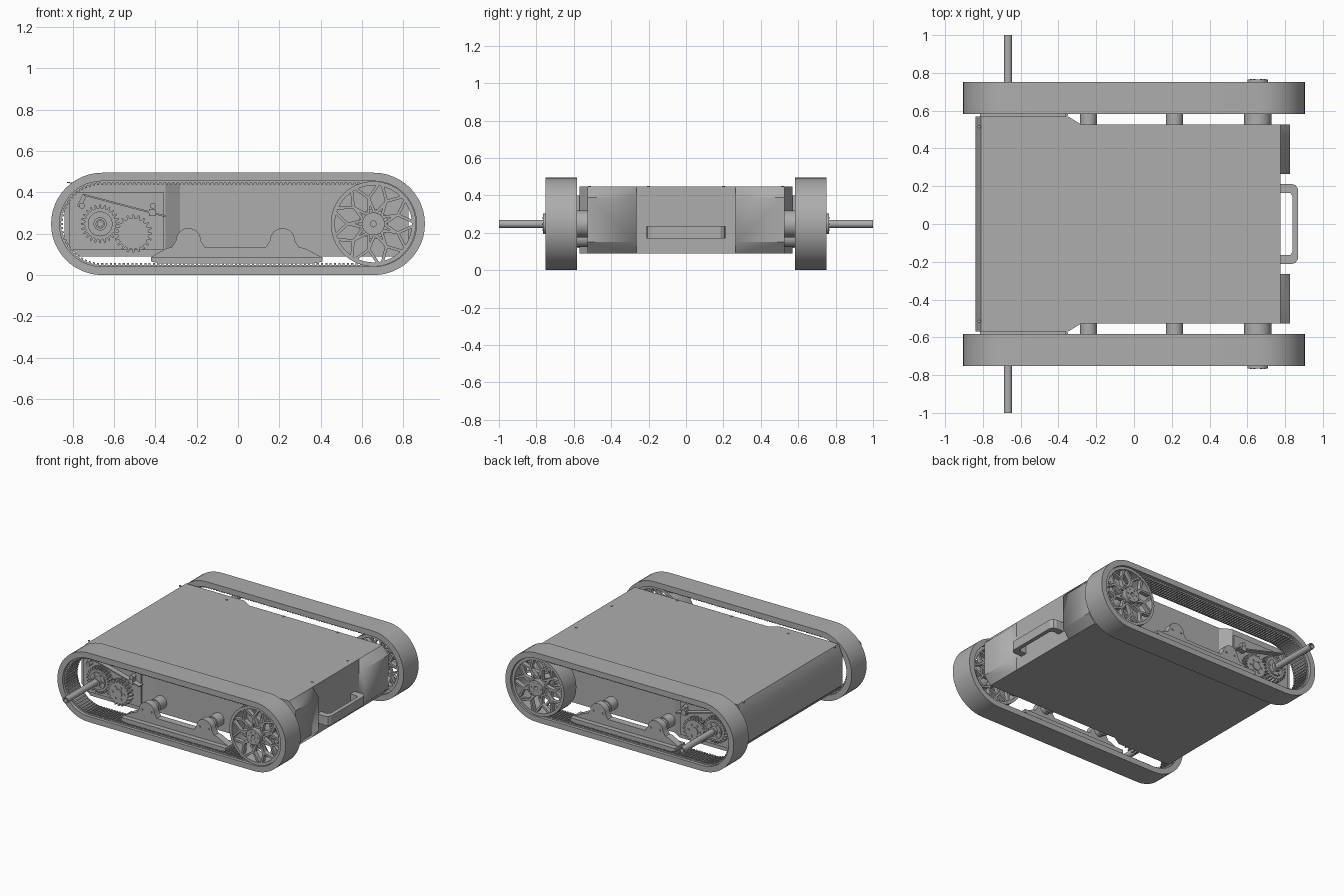
import bpy, bmesh
from math import sin, cos, pi, radians
from mathutils import Vector

if "Cube" in bpy.data.objects:
    bpy.data.objects.remove(bpy.data.objects["Cube"])

grey = bpy.data.materials.new("plain grey")
grey.use_nodes = True
GREY = (0.42, 0.42, 0.42, 1)
grey.diffuse_color = GREY
grey.node_tree.nodes["Principled BSDF"].inputs["Base Color"].default_value = GREY

AXLE_Z = 0.2475
WHEEL_X, SHAFT_X = 0.655, -0.667


def loop(bm, pts, y):
    return [bm.verts.new((x, y, z)) for x, z in pts]


def bridge(bm, a, b):
    n = len(a)
    for i in range(n):
        j = (i + 1) % n
        bm.faces.new((a[i], a[j], b[j], b[i]))


def prism(bm, pts, y0, y1):
    """Solid with an xz outline, running along y."""
    a, b = loop(bm, pts, y0), loop(bm, pts, y1)
    bridge(bm, a, b)
    bm.faces.new(a)
    bm.faces.new(b)


def ring(bm, outer, inner, y0, y1):
    """Hollow solid between two xz outlines of equal length."""
    loops = [loop(bm, p, y) for p, y in
             ((outer, y0), (outer, y1), (inner, y1), (inner, y0))]
    for i in range(4):
        bridge(bm, loops[i], loops[(i + 1) % 4])


def circle(x, z, r, n=32):
    return [(x + r * cos(2 * pi * i / n), z + r * sin(2 * pi * i / n)) for i in range(n)]


def stadium(r, n=24):
    pts = []
    for side in (1, -1):
        for i in range(n + 1):
            a = -pi / 2 * side + pi * i / n
            pts.append((side * 0.657 + r * cos(a), AXLE_Z + r * sin(a)))
    return pts


def gear_outline(x, z, r, depth, teeth):
    pts = []
    for i in range(teeth):
        for f, rr in ((-0.3, r - depth), (-0.15, r), (0.15, r), (0.3, r - depth)):
            a = 2 * pi * (i + f) / teeth
            pts.append((x + rr * cos(a), z + rr * sin(a)))
    return pts


def bar(p, q, w):
    """Outline of a straight strip from p to q."""
    p, q = Vector(p), Vector(q)
    d = (q - p).normalized() * w / 2
    s = Vector((-d.y, d.x))
    return [p + s, q + s, q - s, p - s]


def finish(name, bm, mirror=True):
    bmesh.ops.recalc_face_normals(bm, faces=bm.faces)
    me = bpy.data.meshes.new(name)
    bm.to_mesh(me)
    bm.free()
    me.materials.append(grey)
    ob = bpy.data.objects.new(name, me)
    bpy.context.collection.objects.link(ob)
    if mirror:
        m = ob.modifiers.new("other side", 'MIRROR')
        m.use_axis = (False, True, False)
    bpy.ops.object.select_all(action='DESELECT')
    ob.select_set(True)
    bpy.context.view_layer.objects.active = ob
    bpy.ops.object.shade_smooth_by_angle(angle=radians(25))
    return ob


def box(bm, x0, x1, y0, y1, z0, z1):
    prism(bm, [(x0, z0), (x1, z0), (x1, z1), (x0, z1)], y0, y1)


# Hull: chamfered ends, recess for the handle at the right end
side = [(-0.77, 0.09), (0.775, 0.09), (0.825, 0.15), (0.825, 0.39),
        (0.775, 0.447), (-0.81, 0.447), (-0.84, 0.38), (-0.84, 0.16)]
bm = bmesh.new()
prism(bm, side, -0.527, 0.527)
hull = finish("hull", bm, False)
bm = bmesh.new()
box(bm, 0.775, 1, -0.265, 0.265, 0, 0.6)
cutter = finish("recess_cutter", bm, False)
cutter.hide_render = True
cutter.hide_set(True)
cut = hull.modifiers.new("recess", 'BOOLEAN')
cut.operation = 'DIFFERENCE'
cut.object = cutter

# Wider drive housing, tapering back to the hull side
bm = bmesh.new()
wide = [(-0.77, 0.09), (-0.35, 0.09), (-0.35, 0.447),
        (-0.81, 0.447), (-0.84, 0.38), (-0.84, 0.16)]
prism(bm, wide, 0.52, 0.57)
a = [bm.verts.new(v) for v in ((-0.35, 0.52, 0.09), (-0.35, 0.57, 0.09), (-0.28, 0.527, 0.09), (-0.28, 0.52, 0.09))]
b = [bm.verts.new(v.co + Vector((0, 0, 0.357))) for v in a]
bridge(bm, a, b)
bm.faces.new(a)
bm.faces.new(b)
box(bm, -0.815, -0.36, 0.57, 0.583, 0.12, 0.4)
finish("drive_housing", bm)

# Screw heads on the lid
bm = bmesh.new()
for x, y in ((-0.82, 0.515), (-0.45, 0.515), (0, 0.515), (0.43, 0.515), (0.73, 0.2)):
    c = bmesh.ops.create_cone(bm, cap_ends=True, segments=12, radius1=0.008, radius2=0.008, depth=0.006)
    bmesh.ops.translate(bm, verts=c["verts"], vec=(x, y, 0.448))
finish("lid_screws", bm)

# Carry handle
bm = bmesh.new()
box(bm, 0.77, 0.835, 0.165, 0.212, 0.17, 0.235)
a = [(0.835, 0.212), (0.855, 0.205), (0.868, 0.185), (0.868, 0), (0.84, 0), (0.84, 0.15), (0.825, 0.165)]
lo = [bm.verts.new((x, y, 0.17)) for x, y in a]
hi = [bm.verts.new((x, y, 0.235)) for x, y in a]
bridge(bm, lo, hi)
bm.faces.new(lo)
bm.faces.new(hi)
finish("handle", bm)

# Track belt with inner teeth
bm = bmesh.new()
ring(bm, stadium(0.2475), stadium(0.207), 0.583, 0.752)
ring(bm, stadium(0.208), stadium(0.199), 0.605, 0.73)
finish("track_belt", bm)
bm = bmesh.new()
for i in range(64):
    x = -0.657 + 1.314 * i / 63
    for z in (0.049, 0.438):
        box(bm, x - 0.005, x + 0.005, 0.605, 0.73, z, z + 0.009)
for s in (-1, 1):
    for i in range(1, 30):
        a = -pi / 2 + pi * i / 30
        d = Vector((s * cos(a), sin(a)))
        c = Vector((s * 0.657, AXLE_Z))
        prism(bm, bar(c + d * 0.19, c + d * 0.2, 0.01), 0.605, 0.73)
finish("belt_teeth", bm)

# Spoked wheel: rim, crossing spokes, hub and axle
bm = bmesh.new()
rim = circle(WHEEL_X, AXLE_Z, 0.206, 64)
ring(bm, rim, circle(WHEEL_X, AXLE_Z, 0.186, 64), 0.6, 0.74)
finish("wheel_rim", bm)
bm = bmesh.new()


def polar(r, a):
    return (WHEEL_X + r * cos(a), AXLE_Z + r * sin(a))


for i in range(9):
    a = 2 * pi * i / 9
    for s in (-1, 1):
        mid = polar(0.125, a + s * 0.36)
        for y in (0.605, 0.705):
            prism(bm, bar(polar(0.05, a), mid, 0.014), y, y + 0.03)
            prism(bm, bar(mid, polar(0.19, a + s * 0.36 - s * 0.3), 0.014), y, y + 0.03)
finish("wheel_spokes", bm)
bm = bmesh.new()
ring(bm, circle(WHEEL_X, AXLE_Z, 0.055), circle(WHEEL_X, AXLE_Z, 0.014), 0.58, 0.765)
prism(bm, circle(WHEEL_X, AXLE_Z, 0.072), 0.52, 0.6)
for i in range(6):
    a = pi * i / 3
    prism(bm, circle(*polar(0.036, a), 0.006, 10), 0.76, 0.768)
finish("wheel_hub", bm)

# Drive gears and the long hollow shaft
bm = bmesh.new()
prism(bm, gear_outline(SHAFT_X, AXLE_Z, 0.093, 0.018, 24), 0.59, 0.63)
prism(bm, circle(SHAFT_X, AXLE_Z, 0.06), 0.57, 0.64)
for i in range(6):
    a = pi * i / 3
    prism(bm, circle(SHAFT_X + 0.045 * cos(a), AXLE_Z + 0.045 * sin(a), 0.006, 10), 0.635, 0.645)
finish("shaft_gear", bm)
bm = bmesh.new()
prism(bm, gear_outline(-0.507, 0.2, 0.092, 0.018, 20), 0.59, 0.63)
prism(bm, circle(-0.507, 0.2, 0.03), 0.57, 0.637)
for i in range(6):
    a = pi * i / 3
    prism(bm, circle(-0.507 + 0.045 * cos(a), 0.2 + 0.045 * sin(a), 0.007, 10), 0.625, 0.636)
finish("motor_gear", bm)
bm = bmesh.new()
ring(bm, circle(SHAFT_X, AXLE_Z, 0.022, 24), circle(SHAFT_X, AXLE_Z, 0.014, 24), 0.56, 1.0)
ring(bm, circle(SHAFT_X, AXLE_Z, 0.032, 24), circle(SHAFT_X, AXLE_Z, 0.02, 24), 0.6, 0.66)
finish("drive_shaft", bm)

# Tensioner rod with its two brackets
bm = bmesh.new()
prism(bm, bar((-0.745, 0.388), (-0.35, 0.284), 0.008), 0.575, 0.62)
prism(bm, bar((-0.77, 0.33), (-0.74, 0.39), 0.02), 0.57, 0.61)
box(bm, -0.43, -0.4, 0.57, 0.62, 0.285, 0.32)
prism(bm, circle(-0.412, 0.335, 0.014, 16), 0.57, 0.62)
prism(bm, circle(-0.755, 0.335, 0.014, 16), 0.57, 0.62)
finish("tensioner", bm)

# Track guide: runner, humped plate, and stepped posts to the hull
bm = bmesh.new()
prism(bm, [(-0.42, 0.065), (-0.38, 0.057), (0.37, 0.057), (0.41, 0.065), (0.41, 0.088), (-0.42, 0.088)], 0.61, 0.725)
finish("guide_runner", bm)
bm = bmesh.new()
outline = [(0.405, 0.085), (0.38, 0.1), (0.32, 0.13)]
for cx in (0.215, -0.24):
    outline.append((cx + 0.08, 0.135))
    outline += [(cx + 0.06 * cos(pi * i / 12), 0.167 + 0.06 * sin(pi * i / 12)) for i in range(13)]
    outline.append((cx - 0.08, 0.135))
outline += [(-0.345, 0.13), (-0.4, 0.1), (-0.42, 0.085)]
prism(bm, outline, 0.64, 0.69)
finish("guide_plate", bm)
bm = bmesh.new()
for cx in (0.215, -0.24):
    prism(bm, circle(cx, 0.17, 0.045), 0.52, 0.6)
    prism(bm, circle(cx, 0.17, 0.036), 0.6, 0.65)
    for dx in (-0.036, 0.036):
        prism(bm, circle(cx + dx, 0.167, 0.007, 10), 0.688, 0.696)
finish("guide_posts", bm)
